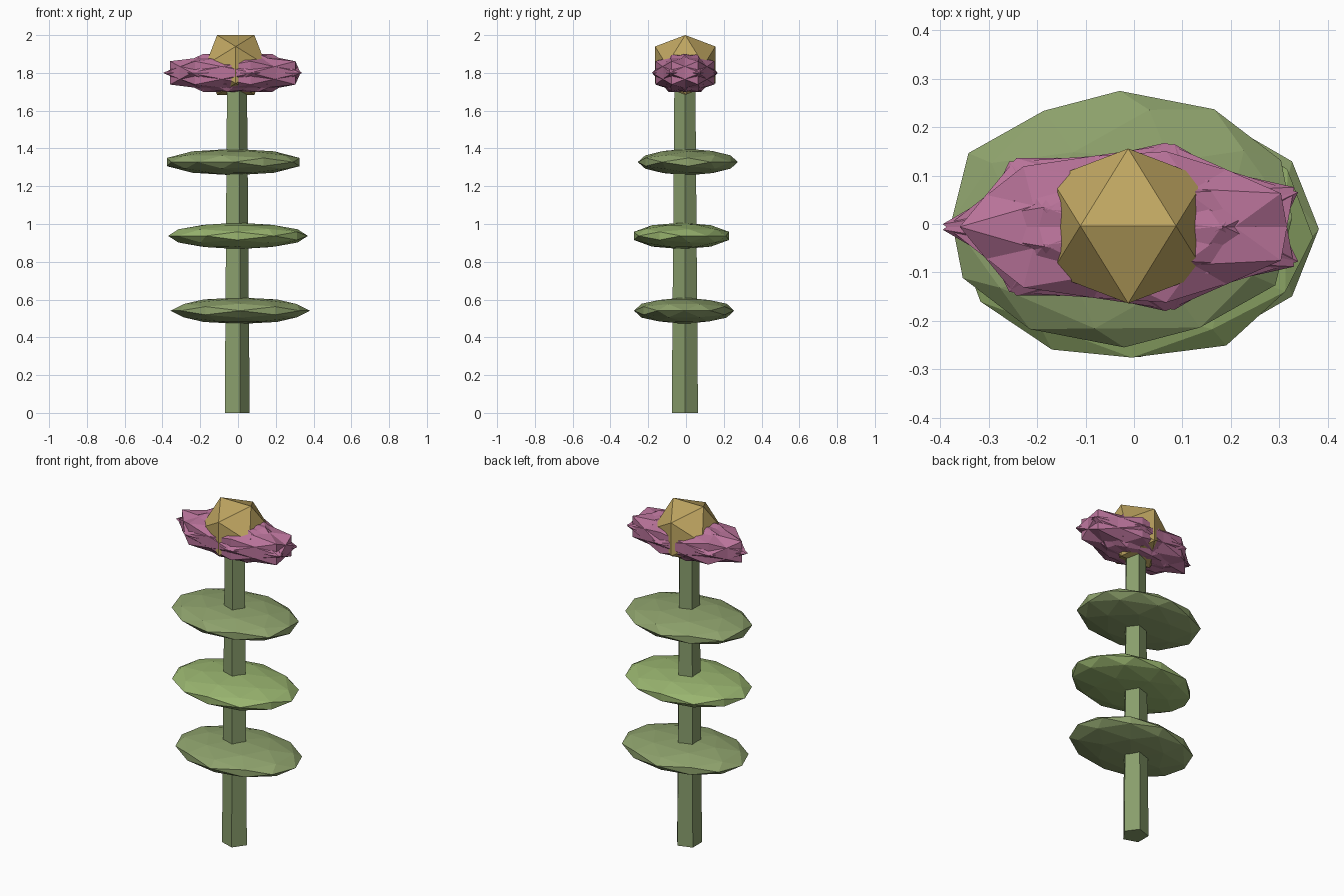
import bpy, bmesh
from math import radians, cos, sin, pi
from mathutils import Matrix, Vector

if "Cube" in bpy.data.objects:
    bpy.data.objects.remove(bpy.data.objects["Cube"])

CX, CY = -0.011, -0.006          # plant axis
EDGE_UP = Matrix.Rotation(-radians(31.717), 4, 'Y')   # icosahedron with an edge on top


def material(name, rgb):
    m = bpy.data.materials.new(name)
    m.diffuse_color = (*rgb, 1)
    m.use_nodes = True
    m.node_tree.nodes["Principled BSDF"].inputs["Base Color"].default_value = m.diffuse_color
    return m


def finish(bm, name, mat):
    me = bpy.data.meshes.new(name)
    bm.to_mesh(me)
    bm.free()
    me.materials.append(mat)
    ob = bpy.data.objects.new(name, me)
    bpy.context.collection.objects.link(ob)
    return ob


def ball(name, mat, centre, radii, spin=0, detail=1):
    """Faceted ball, spun about z and then stretched to an ellipsoid."""
    bm = bmesh.new()
    bmesh.ops.create_icosphere(bm, subdivisions=detail, radius=1)
    m = (Matrix.Translation(centre) @ Matrix.Diagonal((*radii, 1))
         @ Matrix.Rotation(radians(spin), 4, 'Z') @ EDGE_UP)
    bm.transform(m)
    return finish(bm, name, mat)


stem_green = material("stem_green", (0.25, 0.34, 0.15))
leaf_green = material("leaf_green", (0.27, 0.36, 0.15))
light_green = material("light_green", (0.32, 0.46, 0.16))
pink = material("pink", (0.48, 0.17, 0.32))
gold = material("gold", (0.52, 0.38, 0.12))

# Five-sided tapering stem, one corner towards +x
bm = bmesh.new()
bmesh.ops.create_cone(bm, cap_ends=True, segments=5, radius1=0.073, radius2=0.058, depth=1.8)
bm.transform(Matrix.Translation((CX, CY, 0.9)) @ Matrix.Rotation(-pi / 2, 4, 'Z'))
finish(bm, "stem", stem_green)

# Three flat leaves stacked along the stem
leaves = [((0.012, -0.010, 0.541), 0, leaf_green),
          ((0.000, -0.024, 0.937), 31, light_green),
          ((-0.025, 0.010, 1.328), 59, leaf_green)]
for i, (centre, spin, mat) in enumerate(leaves):
    ball(f"leaf_{i + 1}", mat, centre, (0.37, 0.265, 0.07), spin, detail=2)

# Ring of overlapping petals that form the spiky blossom
PETALS = 7
for i in range(PETALS):
    a = pi + 2 * pi * i / PETALS
    centre = Vector((CX + 0.043 * cos(a), CY + 0.018 * sin(a), 1.8))
    ball(f"petal_{i + 1}", pink, centre, (0.36, 0.167, 0.1175), 90 + 360 * (0.5 + i / PETALS))

# Flower centre
ball("flower_centre", gold, (-0.012, -0.004, 1.842), (0.188, 0.188, 0.186))
